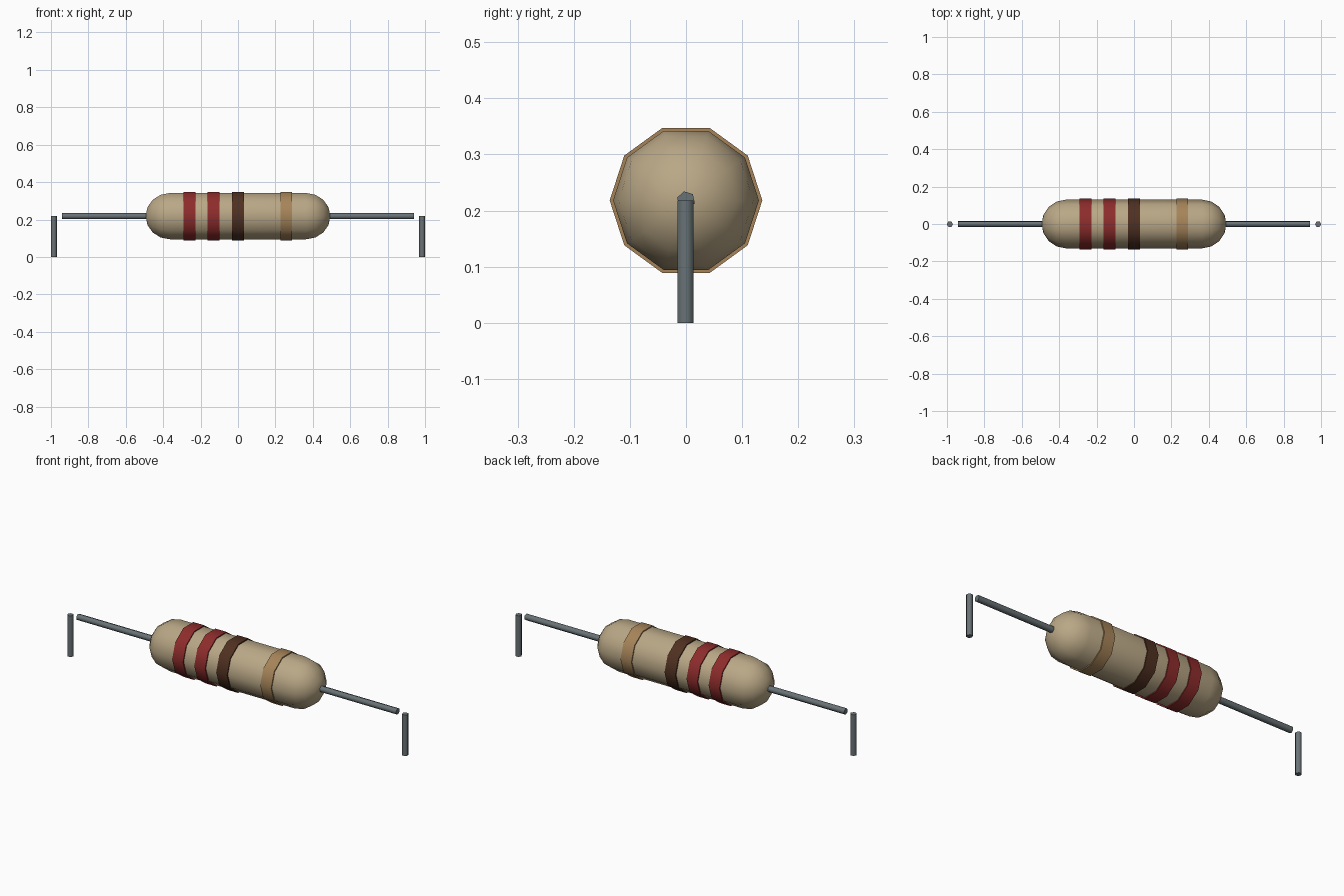
import bpy, bmesh
from math import sin, cos, pi, radians
from mathutils import Vector

if "Cube" in bpy.data.objects:
    bpy.data.objects.remove(bpy.data.objects["Cube"])

AXIS_Z = 0.218                      # height of the resistor's centre line


def material(name, rgb):
    m = bpy.data.materials.new(name)
    m.diffuse_color = (*rgb, 1)
    m.use_nodes = True
    m.node_tree.nodes["Principled BSDF"].inputs["Base Color"].default_value = m.diffuse_color
    return m


TAN = material("tan", (0.49, 0.39, 0.24))
RED = material("red", (0.27, 0.025, 0.025))
BROWN = material("brown", (0.08, 0.03, 0.015))
GOLD = material("gold", (0.38, 0.23, 0.10))
METAL = material("metal", (0.14, 0.17, 0.18))


def lathe(name, profile, sides, mat, axis="X", origin=(0, 0, AXIS_Z), phase=0.0, angle=45):
    """Revolve (position, radius) points around the X or Z axis and close the ends."""
    bm = bmesh.new()
    rings = []
    for p, r in profile:
        ring = []
        for i in range(sides):
            a = phase + 2 * pi * i / sides
            u, v = r * cos(a), r * sin(a)
            co = Vector((p, u, v)) if axis == "X" else Vector((u, v, p))
            ring.append(bm.verts.new(co))
        rings.append(ring)
    for a, b in zip(rings, rings[1:]):
        for i in range(sides):
            j = (i + 1) % sides
            bm.faces.new((a[i], a[j], b[j], b[i]))
    for ring, (p, r) in ((rings[0], profile[0]), (rings[-1], profile[-1])):
        if r > 0:
            bm.faces.new(ring)
    bmesh.ops.remove_doubles(bm, verts=bm.verts, dist=1e-5)
    bmesh.ops.recalc_face_normals(bm, faces=bm.faces)
    mesh = bpy.data.meshes.new(name)
    bm.to_mesh(mesh)
    bm.free()
    mesh.materials.append(mat)
    obj = bpy.data.objects.new(name, mesh)
    obj.location = origin
    bpy.context.collection.objects.link(obj)
    bpy.ops.object.select_all(action="DESELECT")
    obj.select_set(True)
    bpy.context.view_layer.objects.active = obj
    bpy.ops.object.shade_smooth_by_angle(angle=radians(angle))
    return obj


# Capsule body: ten sides with domed ends
R, HALF, STEPS = 0.130, 0.494, 4
dome = [(HALF - R + R * sin(t), R * cos(t) if k < STEPS else 0.0)
        for k in range(STEPS + 1) for t in [k * pi / 2 / STEPS]]
lathe("body", [(-x, r) for x, r in reversed(dome)] + dome, 10, TAN)

# Colour bands
for name, x, mat in (("band_1", -0.26, RED), ("band_2", -0.13, RED),
                     ("band_3", -0.001, BROWN), ("tolerance_band", 0.258, GOLD)):
    lathe(name, [(x - 0.032, 0.136), (x + 0.032, 0.136)], 10, mat)

# Wire leads and the separate upright legs at each end
for side, s in (("left", -1), ("right", 1)):
    lathe(side + "_lead", [(s * 0.47, 0.0165), (s * 0.94, 0.0165)], 6, METAL,
          phase=radians(42), angle=65)
    lathe(side + "_leg", [(0, 0.0165), (AXIS_Z, 0.0165)], 6, METAL, axis="Z",
          origin=(s * 0.9845, -0.001, 0), phase=radians(0), angle=65)
